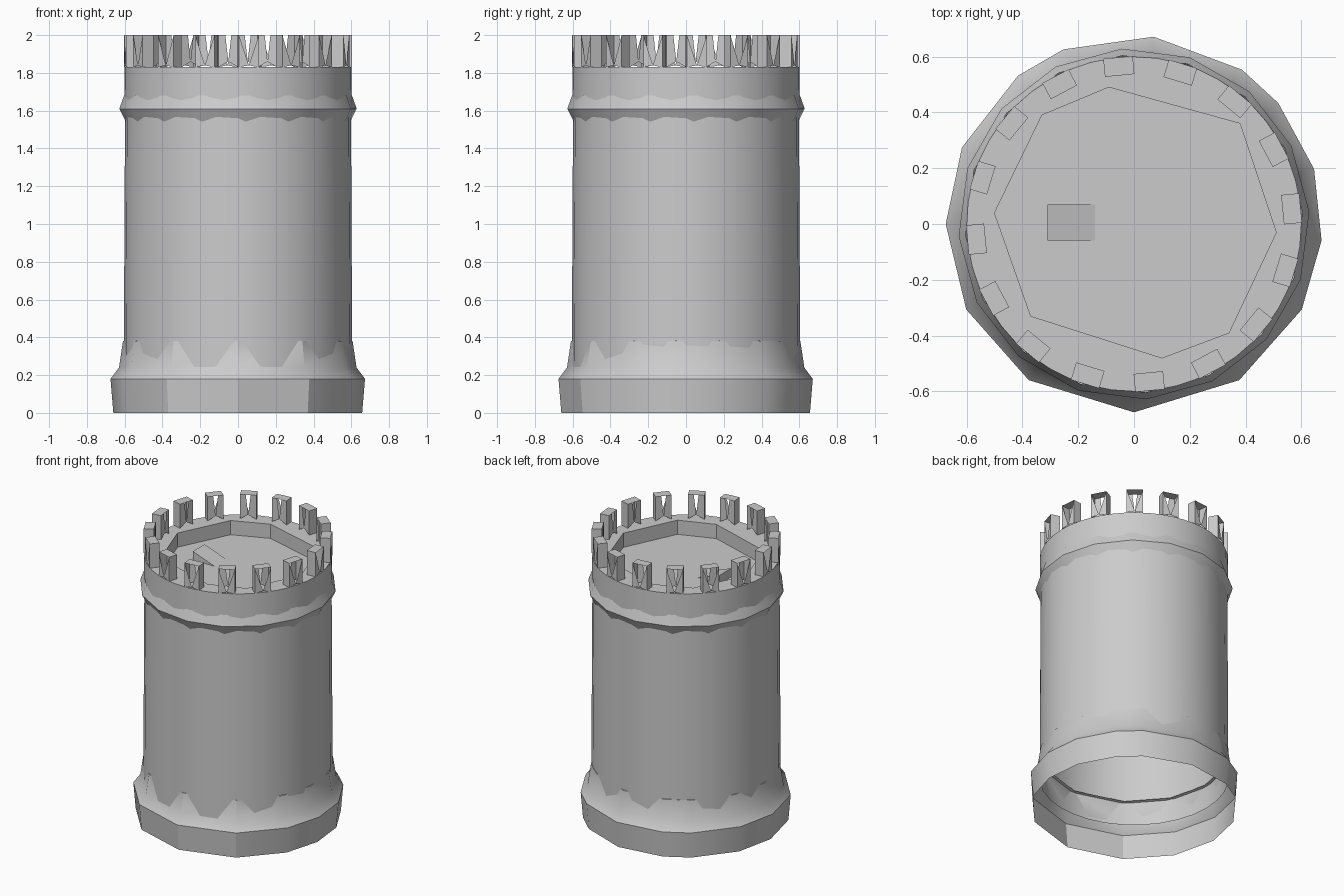
import bpy
import bmesh
import math

cube = bpy.data.objects.get("Cube")
if cube:
    bpy.data.objects.remove(cube, do_unlink=True)

stone = bpy.data.materials.new("grey stone")
stone.use_nodes = True
GREY = (0.6, 0.6, 0.6, 1)
stone.diffuse_color = GREY
stone.node_tree.nodes["Principled BSDF"].inputs["Base Color"].default_value = GREY


def finish(name, bm, smooth=None, recalc=True):
    if recalc:
        bmesh.ops.recalc_face_normals(bm, faces=bm.faces)
    mesh = bpy.data.meshes.new(name)
    bm.to_mesh(mesh)
    bm.free()
    mesh.materials.append(stone)
    ob = bpy.data.objects.new(name, mesh)
    bpy.context.collection.objects.link(ob)
    if smooth:
        bpy.ops.object.select_all(action="DESELECT")
        ob.select_set(True)
        bpy.context.view_layer.objects.active = ob
        bpy.ops.object.shade_smooth_by_angle(angle=math.radians(smooth))
    return ob


def even(n, offset=0):
    return [offset + 360 * i / n for i in range(n)]


def ring(bm, angles, r, z):
    return [bm.verts.new((r * math.cos(math.radians(a)), r * math.sin(math.radians(a)), z))
            for a in angles]


def bridge(bm, low, high):
    n = len(low)
    for i in range(n):
        j = (i + 1) % n
        bm.faces.new((low[i], low[j], high[j], high[i]))


def shell(name, angles, profile, smooth=35):
    """Open wall through (radius, height) rings."""
    bm = bmesh.new()
    rings = [ring(bm, angles, r, z) for r, z in profile]
    for low, high in zip(rings, rings[1:]):
        bridge(bm, low, high)
    # Open shells: face outward explicitly
    bm.normal_update()
    return finish(name, bm, smooth, recalc=False)


# Uneven, rough-cut footing
foot_angles = [-90, -56, -27, -5, 17, 40, 55, 84, 112, 128, 156, 180, 207, 236]
shell("footing", foot_angles, [(0.66, 0), (0.675, 0.18), (0.63, 0.24), (0.609, 0.38), (0.59, 0.385)], 30)

# Round tower wall
shell("tower_wall", even(32), [(0.605, 0.22), (0.598, 1.62)])

# Faceted band below the battlements
shell("band", even(16, 4), [(0.595, 1.54), (0.63, 1.61), (0.605, 1.68)], 30)

# Parapet wall
RIM, TOP, FLOOR = 1.83, 2.0, 1.73
shell("parapet", even(48), [(0.602, 1.64), (0.6, RIM)])

# Walkway around a sunken eight-sided roof
pit = [(-0.09, 0.49), (-0.33, 0.39), (-0.5, 0.04), (-0.37, -0.33),
       (0.1, -0.48), (0.34, -0.39), (0.51, -0.03), (0.38, 0.36)]
bm = bmesh.new()
outer = ring(bm, even(48), 0.6, RIM)
lip = [bm.verts.new((x, y, RIM)) for x, y in pit]
edges = [bm.edges.new((loop[i - 1], loop[i])) for loop in (outer, lip) for i in range(len(loop))]
bmesh.ops.triangle_fill(bm, edges=edges, use_beauty=True)
base = [bm.verts.new((x, y, FLOOR)) for x, y in pit]
bridge(bm, base, lip)
bm.faces.new(base)
finish("walkway_and_roof", bm)

# Low sloping hatch on the roof
bm = bmesh.new()
sides = []
for y in (-0.06, 0.07):
    sides.append([bm.verts.new((x, y, z)) for x, z in
                  ((-0.31, FLOOR), (-0.14, FLOOR), (-0.31, FLOOR + 0.06))])
bridge(bm, *sides)
for side in sides:
    bm.faces.new(side)
finish("hatch", bm)


def merlon(bm, angle):
    """Hollow block, notched to a V outside and a narrow slot inside."""
    c, s = math.cos(math.radians(angle)), math.sin(math.radians(angle))

    def v(r, t, z):
        return bm.verts.new((r * c - t * s, r * s + t * c, z))

    half, r_in, r_out = 0.053, 0.535, 0.6
    corner = {(r, k, z): v(r, k * half, z)
              for r in (r_in, r_out) for k in (-1, 1) for z in (RIM, TOP)}
    bm.faces.new([corner[r, k, TOP] for r, k in ((r_in, -1), (r_out, -1), (r_out, 1), (r_in, 1))])
    foot_out, foot_in = v(r_out, 0, RIM + 0.01), v(r_in, 0, RIM + 0.03)
    for k in (-1, 1):
        side = [corner[r_in, k, RIM], corner[r_out, k, RIM],
                corner[r_out, k, TOP], corner[r_in, k, TOP]]
        bm.faces.new(side)
        bm.faces.new((side[1], foot_out, side[2]))
        bm.faces.new((side[0], foot_in, v(r_in, k * 0.016, TOP), side[3]))


bm = bmesh.new()
for a in even(16, 5.5):
    merlon(bm, a)
finish("merlons", bm)
